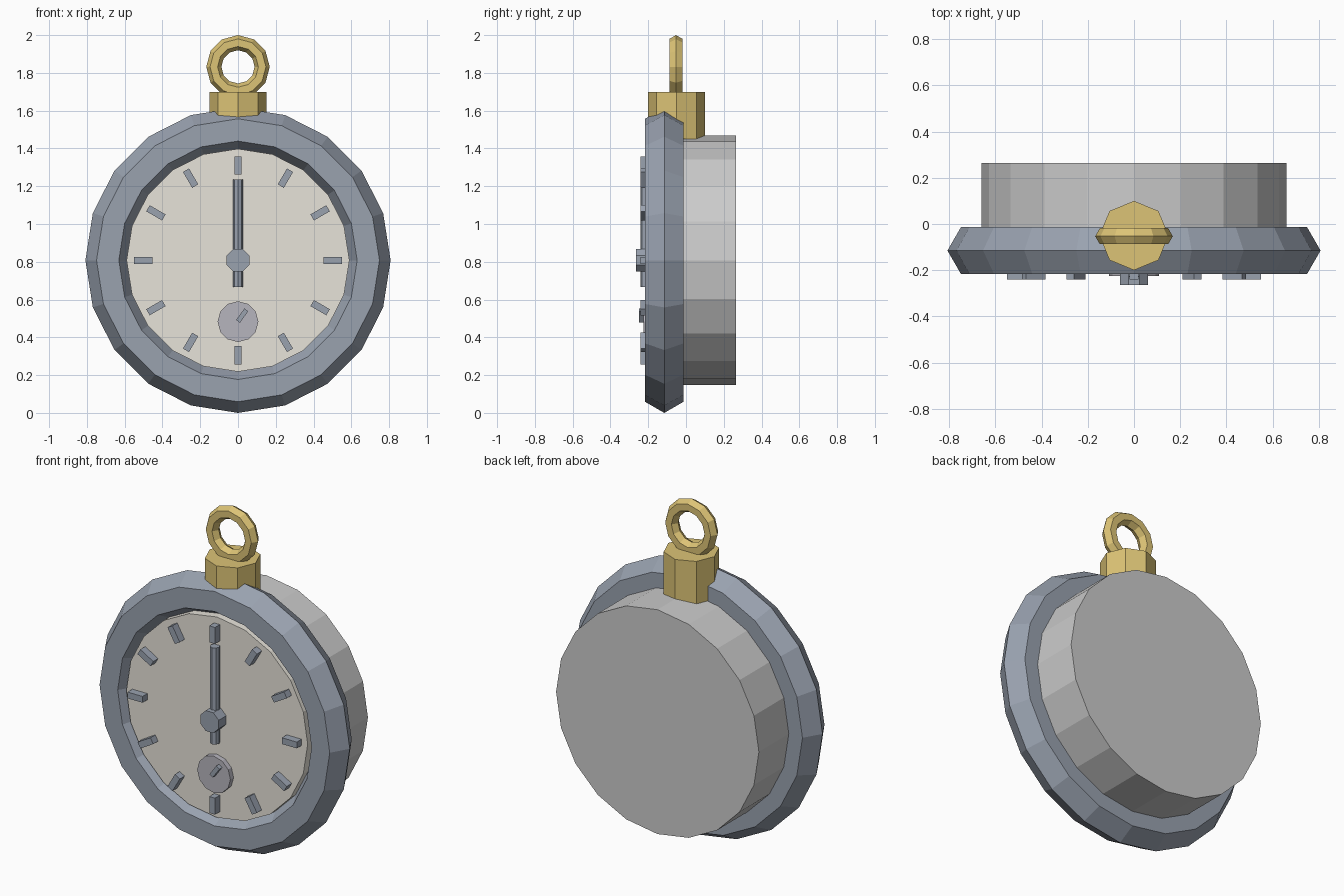
import bpy
from math import radians, sin, cos, pi

if "Cube" in bpy.data.objects:
    bpy.data.objects.remove(bpy.data.objects["Cube"])

CZ = 0.808   # height of the dial centre


def material(name, rgb):
    m = bpy.data.materials.new(name)
    m.diffuse_color = (*rgb, 1)
    m.use_nodes = True
    m.node_tree.nodes["Principled BSDF"].inputs["Base Color"].default_value = m.diffuse_color
    return m


steel = material("steel", (0.32, 0.36, 0.43))
cream = material("cream", (0.80, 0.77, 0.70))
gold = material("gold", (0.72, 0.55, 0.18))
pale = material("pale_grey", (0.47, 0.46, 0.51))


def finish(name, mat):
    ob = bpy.context.object
    ob.name = name
    if mat:
        ob.data.materials.append(mat)
    return ob


def disc(name, sides, r, y0, y1, z, mat, spin=0):
    """Cylinder whose axis runs along y."""
    bpy.ops.mesh.primitive_cylinder_add(
        vertices=sides, radius=r, depth=y1 - y0,
        location=(0, (y0 + y1) / 2, z), rotation=(pi / 2, spin, 0))
    return finish(name, mat)


def post(name, sides, r, y, z0, z1, mat):
    """Cylinder whose axis runs along z."""
    bpy.ops.mesh.primitive_cylinder_add(
        vertices=sides, radius=r, depth=z1 - z0, location=(0, y, (z0 + z1) / 2))
    return finish(name, mat)


def ring(name, sides, major, minor, y, z, mat):
    bpy.ops.mesh.primitive_torus_add(
        major_segments=sides, minor_segments=6, major_radius=major,
        minor_radius=minor, location=(0, y, z), rotation=(pi / 2, 0, 0))
    return finish(name, mat)


def bar(name, x, z, width, length, y0, y1, angle, mat):
    """Flat bar on the dial, turned clockwise by angle."""
    bpy.ops.mesh.primitive_cube_add(
        size=1, location=(x, (y0 + y1) / 2, z), rotation=(0, angle, 0))
    bpy.context.object.scale = (width, y1 - y0, length)
    return finish(name, mat)


# Case, bezel and dial
disc("case_body", 20, 0.66, -0.12, 0.265, CZ, None)
ring("bezel", 20, 0.69, 0.118, -0.115, CZ, steel)
disc("dial_face", 20, 0.59, -0.195, -0.115, CZ, cream)

# Hour markers
for i in range(12):
    a = i * pi / 6
    bar(f"hour_marker_{i}", 0.502 * sin(a), CZ + 0.502 * cos(a),
        0.037, 0.097, -0.24, -0.19, a, steel)

# Main hand and hub
post("main_hand", 8, 0.027, -0.214, 0.667, 1.235, steel)
disc("hand_hub", 8, 0.065, -0.265, -0.19, CZ, steel, spin=pi / 8)

# Small sub dial with its hand
disc("sub_dial", 12, 0.108, -0.225, -0.19, 0.483, pale)
bar("sub_dial_hand", 0.022, 0.515, 0.025, 0.075, -0.25, -0.22, radians(36), steel)

# Crown and hanging loop
post("crown", 8, 0.15, -0.05, 1.45, 1.70, gold)
ring("hanging_loop", 12, 0.128, 0.04, -0.053, 1.832, gold)
